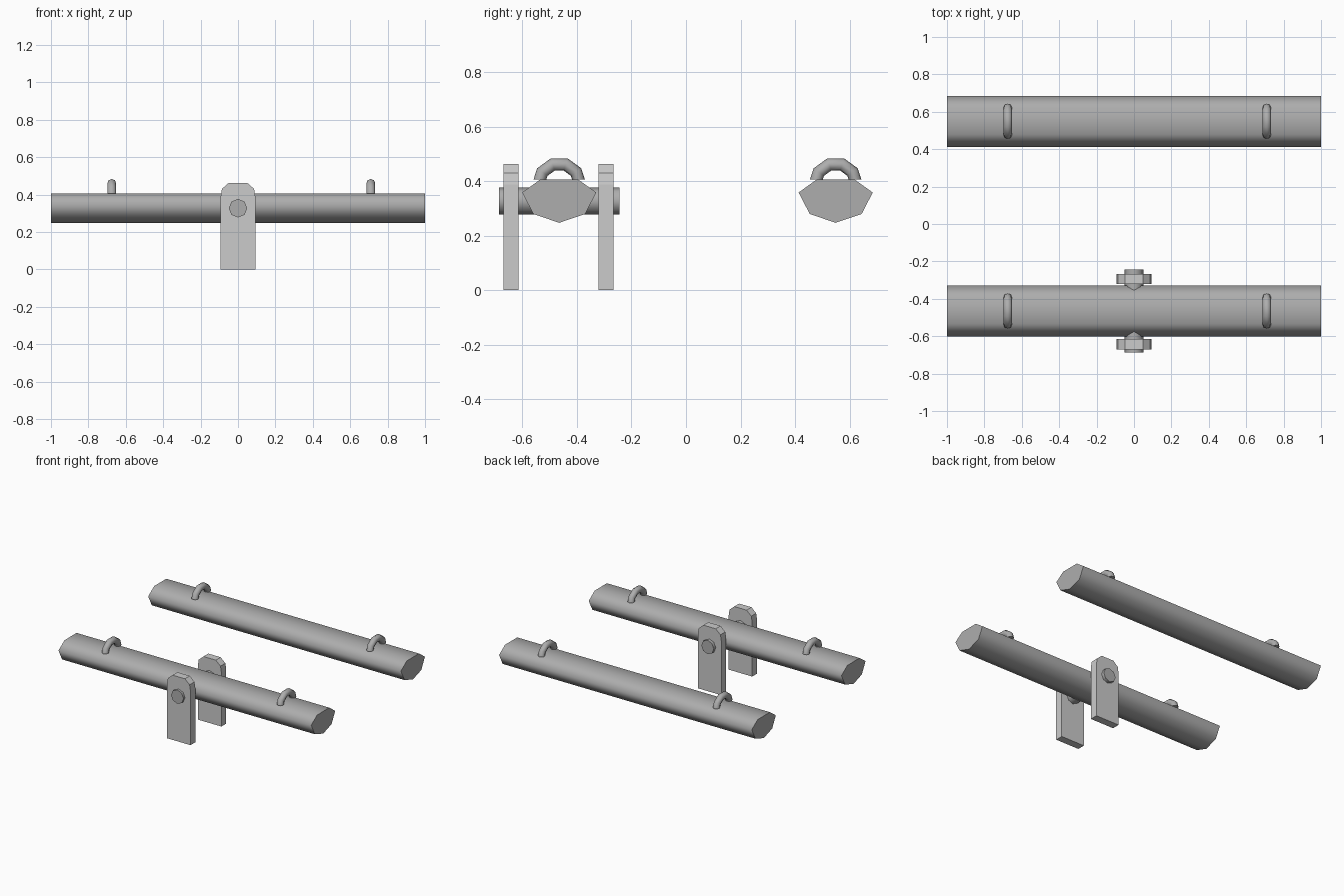
import bpy, bmesh, math
from mathutils import Matrix

if "Cube" in bpy.data.objects:
    bpy.data.objects.remove(bpy.data.objects["Cube"])

BEAM_YS = (-0.465, 0.549)   # front log sits on the pivot, rear log is loose
PIVOT_Y, PIVOT_Z = -0.466, 0.327
LOG_TOP = 0.406

dark = bpy.data.materials.new("dark_grey")
dark.diffuse_color = (0.42, 0.42, 0.42, 1)
dark.use_nodes = True
dark.node_tree.nodes["Principled BSDF"].inputs["Base Color"].default_value = dark.diffuse_color


def smooth(ob, degrees):
    bpy.ops.object.select_all(action='DESELECT')
    ob.select_set(True)
    bpy.context.view_layer.objects.active = ob
    bpy.ops.object.shade_smooth_by_angle(angle=math.radians(degrees))


def prism(name, outline, to_3d, start, end):
    """Extrude a 2D outline between two positions along one axis."""
    n = len(outline)
    verts = [to_3d(a, b, d) for d in (start, end) for a, b in outline]
    faces = [[i, (i + 1) % n, n + (i + 1) % n, n + i] for i in range(n)]
    faces += [list(range(n))[::-1], list(range(n, 2 * n))]
    mesh = bpy.data.meshes.new(name)
    mesh.from_pydata(verts, [], faces)
    ob = bpy.data.objects.new(name, mesh)
    bpy.context.collection.objects.link(ob)
    bm = bmesh.new()
    bm.from_mesh(mesh)
    bmesh.ops.recalc_face_normals(bm, faces=bm.faces[:])
    bm.to_mesh(mesh)
    bm.free()
    return ob


def mirrored(half):
    """Complete a symmetric outline from its right-hand half."""
    return half + [(-a, b) for a, b in reversed(half) if a > 0]


def ring_handle(x, y):
    """Ten-sided upright ring, cut off at the flat top of the log."""
    z = 0.388
    bpy.ops.mesh.primitive_torus_add(
        major_segments=10, minor_segments=8, major_radius=0.0765,
        minor_radius=0.0235, location=(x, y, z))
    ob = bpy.context.object
    ob.name = "ring_handle"
    # turn a flat segment to the top and stand the ring upright
    ob.data.transform(Matrix.Rotation(math.radians(90), 4, 'Y')
                      @ Matrix.Rotation(math.radians(18), 4, 'Z'))
    bm = bmesh.new()
    bm.from_mesh(ob.data)
    cut = bmesh.ops.bisect_plane(
        bm, geom=bm.verts[:] + bm.edges[:] + bm.faces[:],
        plane_co=(0, 0, LOG_TOP - z), plane_no=(0, 0, 1), clear_inner=True)
    rim = [e for e in cut["geom_cut"] if isinstance(e, bmesh.types.BMEdge)]
    bmesh.ops.edgeloop_fill(bm, edges=rim)
    bmesh.ops.recalc_face_normals(bm, faces=bm.faces[:])
    bm.to_mesh(ob.data)
    bm.free()
    ob.data.materials.append(dark)
    smooth(ob, 60)


# seven-sided logs with a flat top, each with two ring handles
log_outline = mirrored([(0, 0.247), (0.095, 0.279), (0.136, 0.358), (0.069, LOG_TOP)])
for y in BEAM_YS:
    log = prism("log_beam", log_outline, lambda a, b, d: (d, y + a, b), -1, 1)
    log.data.materials.append(dark)
    smooth(log, 85)
    for x in (-0.675, 0.71):
        ring_handle(x, y)

# upright posts with rounded tops on both sides of the front log
post_outline = mirrored([(0.093, 0), (0.093, 0.388), (0.086, 0.43), (0.049, 0.463)])
for side in (-1, 1):
    mid = PIVOT_Y - 0.002 + side * 0.1745
    prism("support_post", post_outline, lambda a, b, d: (a, d, b),
          mid - 0.0275, mid + 0.0275)

# octagonal pivot axle through posts and log
bpy.ops.mesh.primitive_cylinder_add(
    vertices=8, radius=0.0495, depth=0.442,
    location=(0, PIVOT_Y + 0.001, PIVOT_Z), rotation=(math.radians(90), 0, 0))
axle = bpy.context.object
axle.name = "pivot_axle"
axle.data.materials.append(dark)
smooth(axle, 60)
